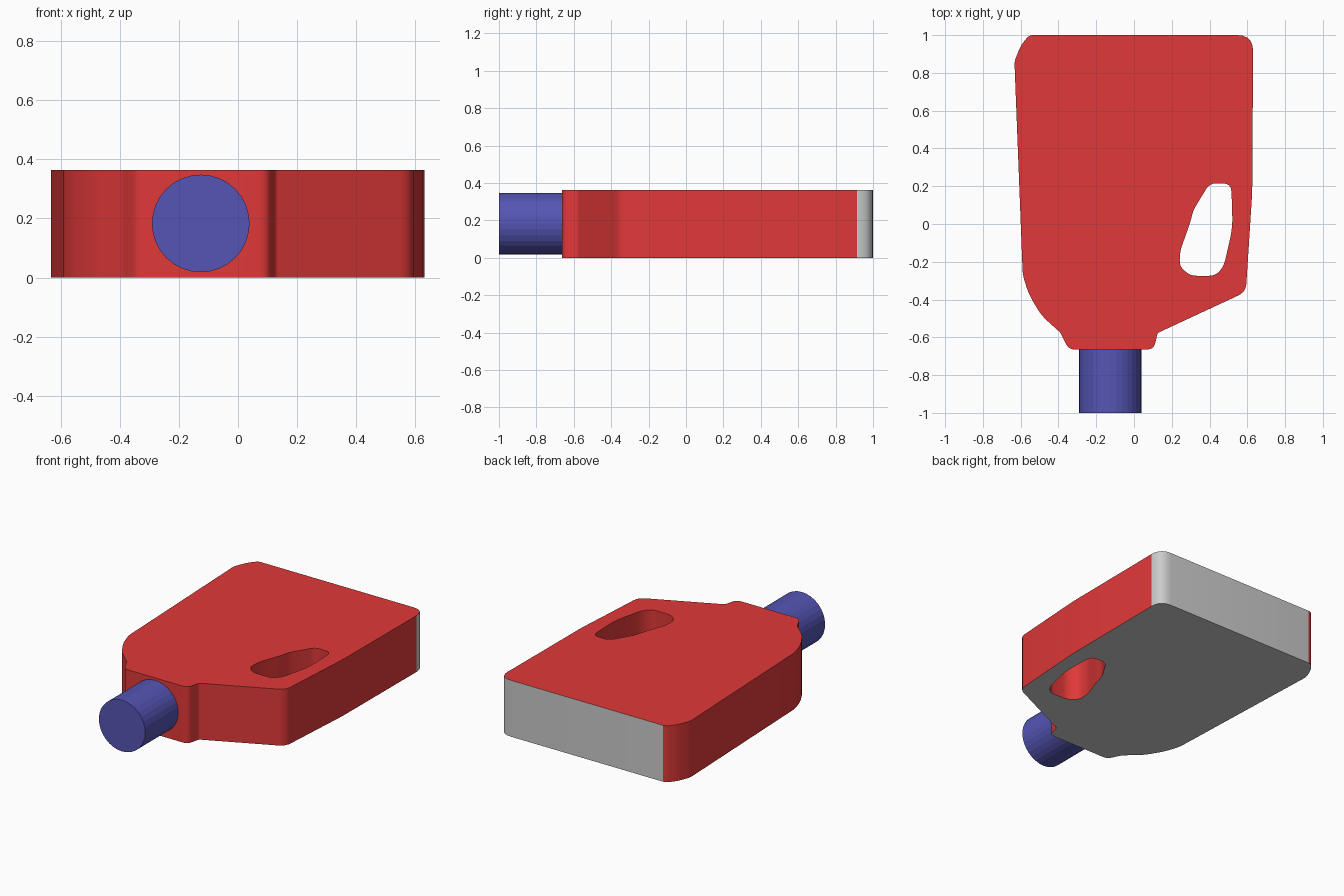
import bpy, bmesh, math
from mathutils import Vector

if "Cube" in bpy.data.objects:
    bpy.data.objects.remove(bpy.data.objects["Cube"])

THICK = 0.363


def material(name, rgb):
    mat = bpy.data.materials.new(name)
    mat.diffuse_color = (*rgb, 1)
    mat.use_nodes = True
    mat.node_tree.nodes["Principled BSDF"].inputs["Base Color"].default_value = mat.diffuse_color
    return mat


def rounded(corners, steps=5):
    """Closed outline; each corner is (x, y, distance cut back for rounding)."""
    pts = []
    for i, (x, y, cut) in enumerate(corners):
        p = Vector((x, y))
        a = Vector(corners[i - 1][:2])
        b = Vector(corners[(i + 1) % len(corners)][:2])
        start = p + (a - p).normalized() * cut
        end = p + (b - p).normalized() * cut
        for k in range(steps + 1):
            t = k / steps
            pts.append(start * (1 - t) ** 2 + p * 2 * t * (1 - t) + end * t * t)
    return pts


red = material("red", (0.75, 0.04, 0.04))
grey = material("grey", (0.8, 0.8, 0.8))
blue = material("blue", (0.09, 0.09, 0.46))

# Body outline, counter-clockwise from the neck
outline = rounded([
    (-0.345, -0.664, 0.03), (0.105, -0.664, 0.035), (0.125, -0.577, 0.012),
    (0.592, -0.36, 0.045), (0.626, 0.17, 0.05), (0.631, 1.0, 0.085),
    (-0.555, 1.0, 0.02), (-0.6, 0.945, 0.035), (-0.633, 0.86, 0.02),
    (-0.589, -0.27, 0.03), (-0.558, -0.37, 0.045), (-0.49, -0.485, 0.045),
    (-0.39, -0.575, 0.012)])

# Finger hole outline
hole = rounded([
    (0.4, 0.215, 0.035), (0.515, 0.215, 0.045), (0.522, -0.02, 0.06),
    (0.475, -0.225, 0.035), (0.43, -0.274, 0.03), (0.3, -0.274, 0.03),
    (0.24, -0.225, 0.035), (0.245, -0.14, 0.03), (0.295, 0.0, 0.02),
    (0.315, 0.075, 0.02)], 4)

# Body: fill between both loops, then extrude
bm = bmesh.new()
edges = []
for loop in (outline, hole):
    verts = [bm.verts.new((p.x, p.y, 0)) for p in loop]
    edges += [bm.edges.new((v, verts[i - 1])) for i, v in enumerate(verts)]
bmesh.ops.triangle_fill(bm, edges=edges, use_beauty=True)
new = bmesh.ops.extrude_face_region(bm, geom=bm.faces[:])["geom"]
bmesh.ops.translate(bm, vec=(0, 0, THICK),
                    verts=[g for g in new if isinstance(g, bmesh.types.BMVert)])
bmesh.ops.recalc_face_normals(bm, faces=bm.faces[:])
# Underside, rear wall and right rear corner are grey
for f in bm.faces:
    c = f.calc_center_median()
    side = abs(f.normal.z) < 0.5
    rear = side and c.y > 0.915 and c.x > -0.53
    f.material_index = 1 if rear or f.normal.z < -0.5 else 0
mesh = bpy.data.meshes.new("body")
bm.to_mesh(mesh)
bm.free()
mesh.materials.append(red)
mesh.materials.append(grey)
body = bpy.data.objects.new("body", mesh)
bpy.context.collection.objects.link(body)
bpy.ops.object.select_all(action="DESELECT")
body.select_set(True)
bpy.context.view_layer.objects.active = body
bpy.ops.object.shade_smooth_by_angle(angle=math.radians(25))

# Round stem at the front
bpy.ops.mesh.primitive_cylinder_add(
    vertices=32, radius=0.165, depth=0.337,
    location=(-0.126, -0.8315, 0.183), rotation=(math.pi / 2, 0, 0))
stem = bpy.context.object
stem.name = "stem"
stem.data.materials.append(blue)
